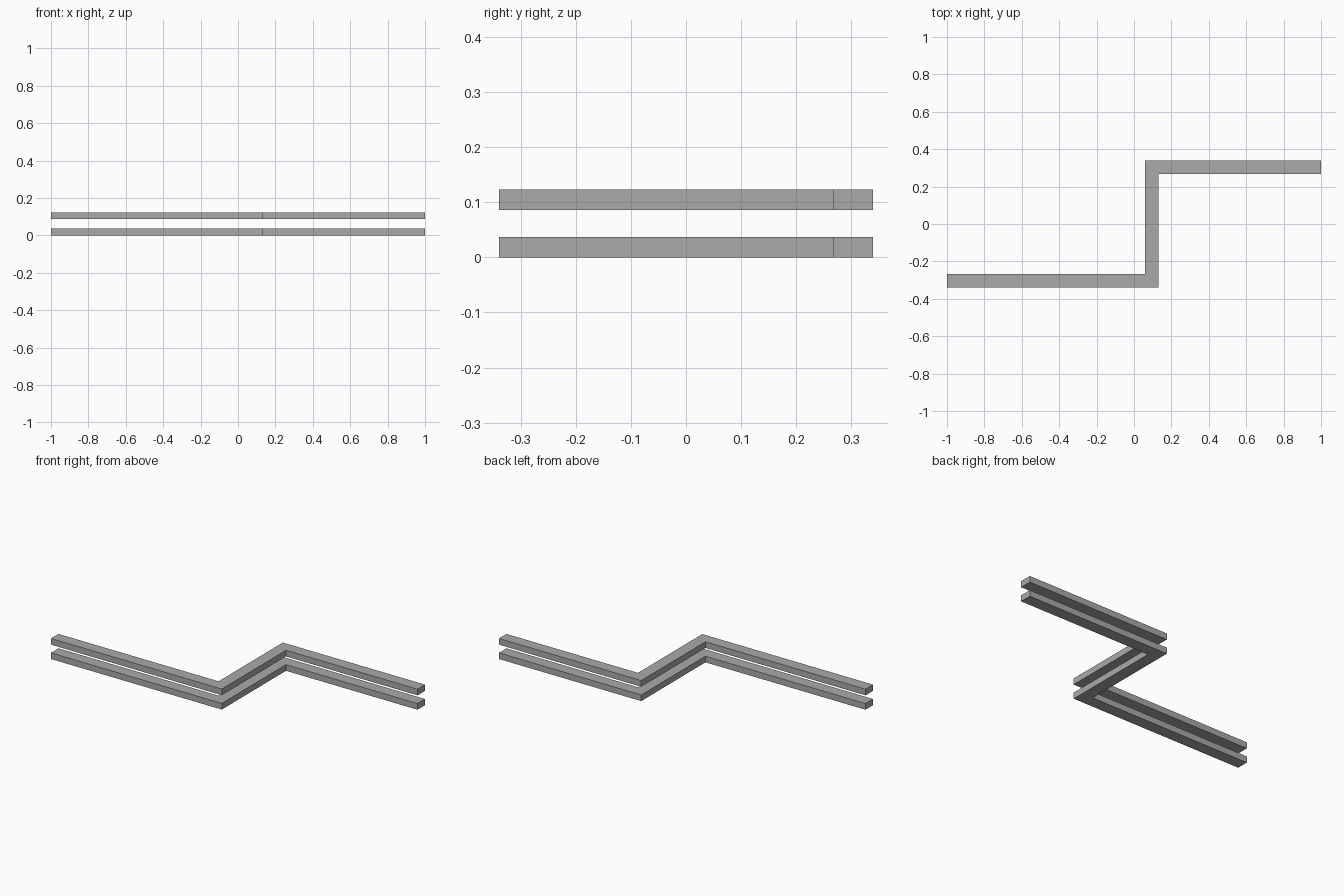
import bpy
import bmesh

cube = bpy.data.objects.get("Cube")
if cube:
    bpy.data.objects.remove(cube, do_unlink=True)

# Plain grey finish
grey = bpy.data.materials.new("plain_grey")
grey.use_nodes = True
colour = (0.4, 0.4, 0.4, 1)
grey.diffuse_color = colour
grey.node_tree.nodes["Principled BSDF"].inputs["Base Color"].default_value = colour

# Stepped outline of a rail, seen from above
END, DEPTH, WIDTH = 1.0, 0.339, 0.071
LEFT, RIGHT = 0.059, 0.130
INNER = DEPTH - WIDTH
outline = [(-END, -DEPTH), (RIGHT, -DEPTH), (RIGHT, INNER), (END, INNER),
           (END, DEPTH), (LEFT, DEPTH), (LEFT, -INNER), (-END, -INNER)]


def rail(name, bottom, height):
    """Extrude the outline upward into one flat-sided rail."""
    bm = bmesh.new()
    base = bm.faces.new([bm.verts.new((x, y, bottom)) for x, y in outline])
    top = bmesh.ops.extrude_face_region(bm, geom=[base], use_keep_orig=True)["geom"]
    bmesh.ops.translate(bm, vec=(0, 0, height),
                        verts=[v for v in top if isinstance(v, bmesh.types.BMVert)])
    bmesh.ops.recalc_face_normals(bm, faces=bm.faces)
    mesh = bpy.data.meshes.new(name)
    bm.to_mesh(mesh)
    bm.free()
    mesh.materials.append(grey)
    bpy.context.collection.objects.link(bpy.data.objects.new(name, mesh))


# Two identical rails, one above the other
for name, bottom in (("lower_rail", 0.0), ("upper_rail", 0.086)):
    rail(name, bottom, 0.037)
